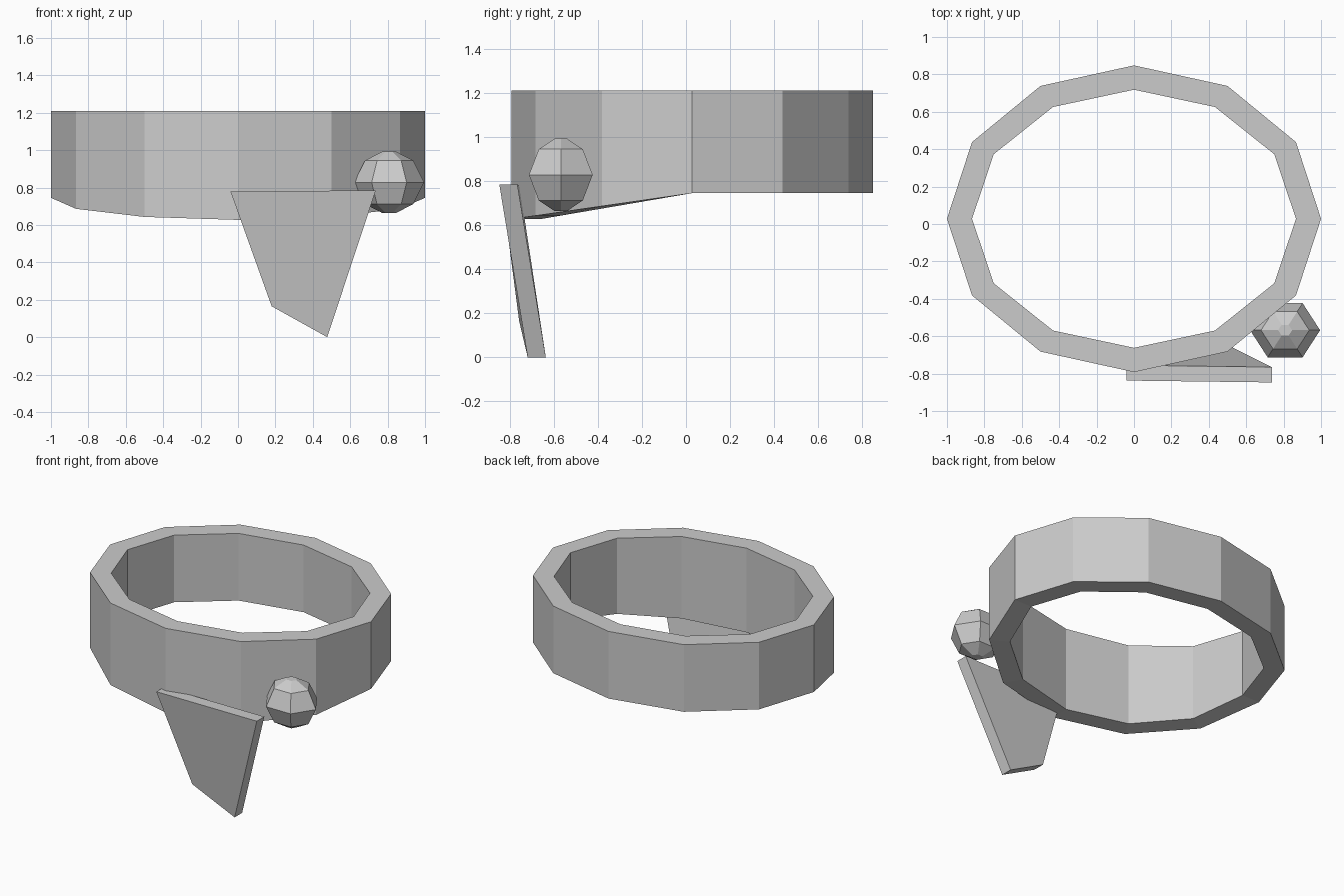
import bpy, bmesh
from math import sin, cos, pi

if "Cube" in bpy.data.objects:
    bpy.data.objects.remove(bpy.data.objects["Cube"])


def finish(name, bm):
    bmesh.ops.recalc_face_normals(bm, faces=bm.faces)
    mesh = bpy.data.meshes.new(name)
    bm.to_mesh(mesh)
    bm.free()
    ob = bpy.data.objects.new(name, mesh)
    bpy.context.collection.objects.link(ob)
    return ob


def bridge(bm, a, b):
    n = len(a)
    for i in range(n):
        j = (i + 1) % n
        bm.faces.new((a[i], a[j], b[j], b[i]))


# Twelve-sided collar band whose lower edge dips toward the front
def collar_loop(bm, rx, ry, top):
    loop = []
    for k in range(12):
        a = 2 * pi * k / 12
        z = 1.21 if top else 0.745 + 0.118 * min(0, sin(a))
        loop.append(bm.verts.new((rx * cos(a), 0.028 + ry * sin(a), z)))
    return loop


bm = bmesh.new()
loops = [collar_loop(bm, *p) for p in
         ((1, 0.82, False), (1, 0.82, True), (0.866, 0.69, True), (0.866, 0.69, False))]
for k in range(4):
    bridge(bm, loops[k], loops[(k + 1) % 4])
finish("collar_band", bm)

# Six-sided faceted bead with small flat poles
bm = bmesh.new()
rings = []
for r, h in ((0.2, -1), (0.69, -0.71), (1, 0), (0.69, 0.71), (0.2, 1)):
    rings.append([bm.verts.new((0.808 + 0.187 * r * cos(k * pi / 3),
                                -0.568 + 0.167 * r * sin(k * pi / 3),
                                0.828 + 0.164 * h)) for k in range(6)])
for a, b in zip(rings, rings[1:]):
    bridge(bm, a, b)
bm.faces.new(rings[0])
bm.faces.new(rings[-1])
finish("bead", bm)

# Slanted hanging tag: a tapered plate of even thickness
bm = bmesh.new()
outline = [(-0.04, -0.837, 0.778), (0.18, -0.757, 0.165),
           (0.477, -0.718, 0.0), (0.737, -0.847, 0.785)]
front = [bm.verts.new(p) for p in outline]
back = [bm.verts.new((x, y + 0.082, z)) for x, y, z in outline]
bridge(bm, front, back)
bm.faces.new(front)
bm.faces.new(back)
finish("hanging_tag", bm)
